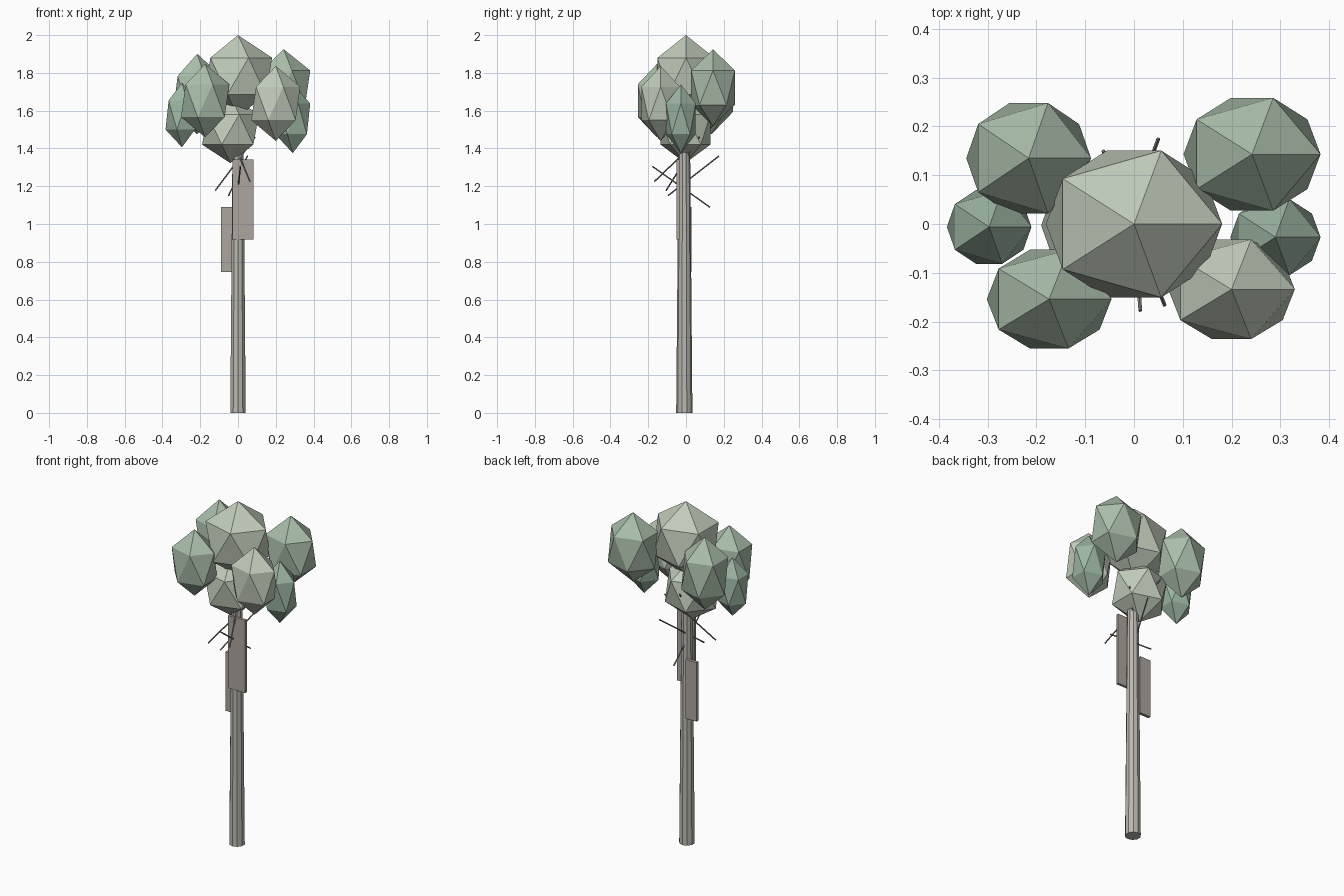
import bpy
from mathutils import Vector

if "Cube" in bpy.data.objects:
    bpy.data.objects.remove(bpy.data.objects["Cube"])


def material(name, rgb):
    m = bpy.data.materials.new(name)
    m.diffuse_color = (*rgb, 1)
    m.use_nodes = True
    m.node_tree.nodes["Principled BSDF"].inputs["Base Color"].default_value = m.diffuse_color
    return m


BARK = material("bark", (0.50, 0.48, 0.43))
BOARD = material("board", (0.42, 0.38, 0.35))
TWIG = material("twig", (0.25, 0.23, 0.21))
PALE = material("pale_leaf", (0.53, 0.60, 0.49))
SAGE = material("sage_leaf", (0.40, 0.51, 0.40))
GREEN = material("green_leaf", (0.33, 0.46, 0.36))


def finish(name, mat):
    ob = bpy.context.object
    ob.name = name
    ob.data.materials.append(mat)
    return ob


def leaf_clump(name, centre, radii, mat):
    bpy.ops.mesh.primitive_ico_sphere_add(subdivisions=1, radius=1, location=centre)
    finish(name, mat).scale = radii


def box(name, lo, hi, mat):
    lo, hi = Vector(lo), Vector(hi)
    bpy.ops.mesh.primitive_cube_add(size=1, location=(lo + hi) / 2)
    finish(name, mat).scale = hi - lo


def stick(name, a, b, r, mat):
    a, b = Vector(a), Vector(b)
    bpy.ops.mesh.primitive_cylinder_add(vertices=5, radius=r, depth=(b - a).length,
                                        location=(a + b) / 2)
    ob = finish(name, mat)
    ob.rotation_euler = (b - a).to_track_quat('Z', 'Y').to_euler()


# Tapered trunk
bpy.ops.mesh.primitive_cone_add(vertices=10, radius1=0.043, radius2=0.031, depth=1.38,
                                location=(0, -0.009, 0.69))
finish("trunk", BARK)

# Loose bark slabs on the front and the back left
box("bark_slab_front", (-0.03, -0.049, 0.917), (0.081, -0.034, 1.342), BOARD)
box("bark_slab_back", (-0.09, 0.012, 0.745), (-0.018, 0.03, 1.09), BOARD)

# Thin twigs crossing through the trunk
for i, (a, b) in enumerate([
    ((-0.05, -0.095, 1.15), (0.05, 0.175, 1.36)),
    ((0.013, -0.178, 1.305), (-0.01, 0.127, 1.088)),
    ((0.063, -0.167, 1.225), (-0.063, 0.15, 1.53)),
    ((-0.12, -0.105, 1.178), (0.09, 0.07, 1.46)),
]):
    stick(f"twig_{i + 1}", a, b, 0.004, TWIG)

# Foliage clumps: stretched icosahedra
for name, centre, radii, mat in [
    ("crown_top", (0, 0, 1.783), (0.202, 0.177, 0.217), PALE),
    ("crown_base", (-0.04, -0.003, 1.5), (0.168, 0.155, 0.178), PALE),
    ("clump_back_right", (0.242, 0.143, 1.722), (0.157, 0.136, 0.203), SAGE),
    ("clump_back_left", (-0.216, 0.135, 1.688), (0.143, 0.133, 0.213), SAGE),
    ("clump_front_left", (-0.174, -0.154, 1.653), (0.143, 0.119, 0.194), SAGE),
    ("clump_front_right", (0.2, -0.134, 1.638), (0.145, 0.12, 0.198), PALE),
    ("clump_side_left", (-0.297, -0.006, 1.577), (0.097, 0.089, 0.171), GREEN),
    ("clump_side_right", (0.29, -0.027, 1.557), (0.1035, 0.092, 0.182), GREEN),
]:
    leaf_clump(name, centre, radii, mat)
